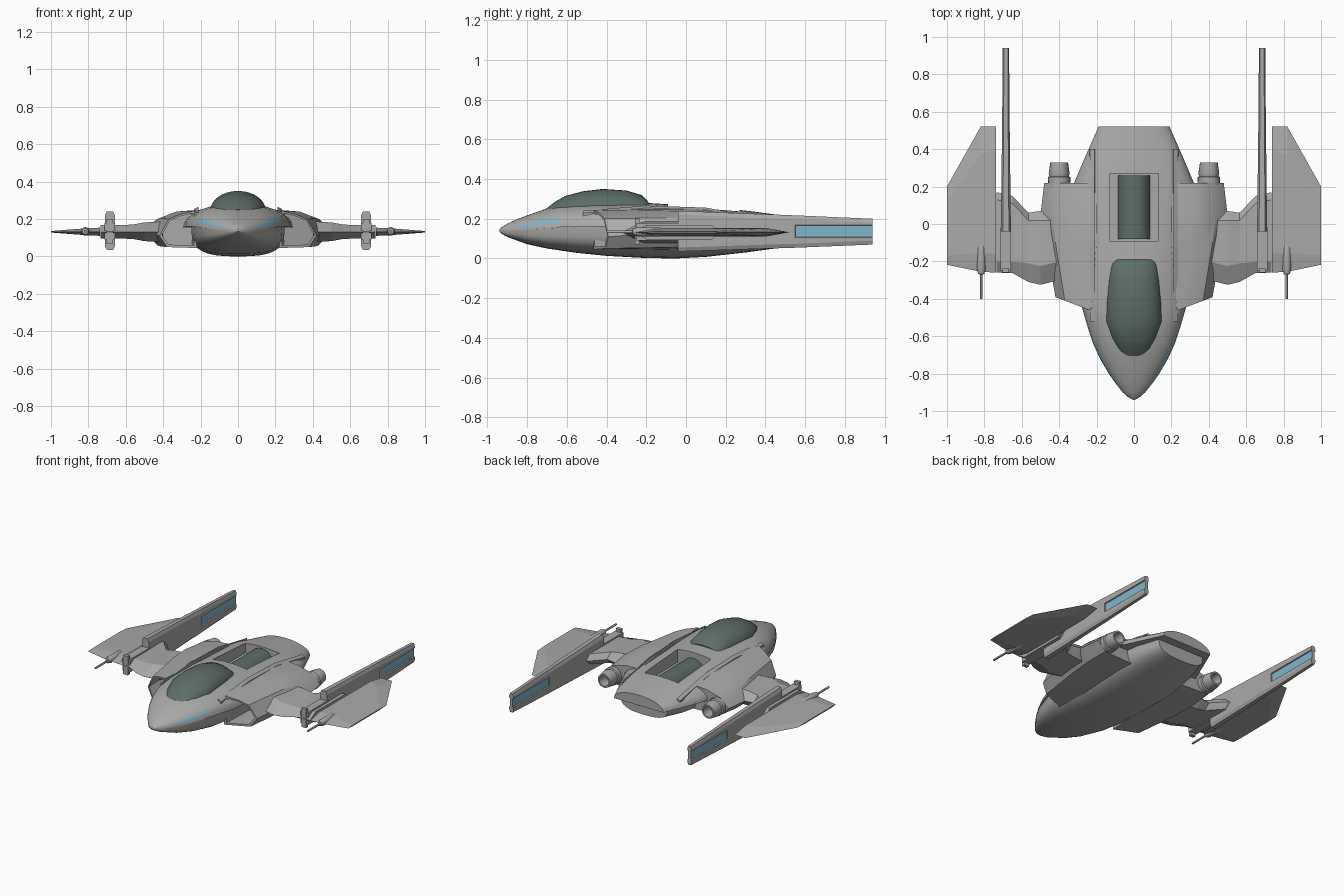
import bpy, bmesh, math
from mathutils import Vector

if "Cube" in bpy.data.objects:
    bpy.data.objects.remove(bpy.data.objects["Cube"])


def material(name, rgb):
    m = bpy.data.materials.new(name)
    m.diffuse_color = (*rgb, 1)
    m.use_nodes = True
    m.node_tree.nodes["Principled BSDF"].inputs["Base Color"].default_value = m.diffuse_color
    return m


GREY = material("hull_grey", (0.40, 0.40, 0.39))
GLASS = material("green_glass", (0.11, 0.155, 0.135))
BLUE = material("light_blue", (0.22, 0.47, 0.62))


def loft(name, rings, mats=(GREY,), rule=None, mirror=False, angle=30, smooth=True):
    """Skin a list of closed rings and cap both ends."""
    bm = bmesh.new()
    vs = [[bm.verts.new(p) for p in r] for r in rings]
    n = len(rings[0])
    for k in range(len(vs) - 1):
        for i in range(n):
            j = (i + 1) % n
            f = bm.faces.new((vs[k][i], vs[k][j], vs[k + 1][j], vs[k + 1][i]))
            if rule:
                f.material_index = rule(k, i)
    bm.faces.new(vs[0][::-1])
    bm.faces.new(vs[-1])
    bmesh.ops.recalc_face_normals(bm, faces=bm.faces[:])
    me = bpy.data.meshes.new(name)
    bm.to_mesh(me)
    bm.free()
    for m in mats:
        me.materials.append(m)
    ob = bpy.data.objects.new(name, me)
    bpy.context.collection.objects.link(ob)
    bpy.ops.object.select_all(action='DESELECT')
    bpy.context.view_layer.objects.active = ob
    ob.select_set(True)
    if mirror:
        md = ob.modifiers.new("mirror", 'MIRROR')
        md.use_clip = False
        md.use_mirror_merge = False
        bpy.ops.object.modifier_apply(modifier="mirror")
    if smooth:
        bpy.ops.object.shade_smooth_by_angle(angle=math.radians(angle))
    return ob


def dome(y, w, z0, z1, p=1.0, q=1.0, seg=16):
    """Half-ellipse section: flat at z0, crown at z1."""
    pts = []
    for i in range(seg + 1):
        t = -math.pi / 2 + math.pi * i / seg
        s, c = math.sin(t), max(math.cos(t), 0)
        pts.append((math.copysign(abs(s) ** p, s) * w, y, z0 + (z1 - z0) * c ** q))
    return pts


def box(name, x0, x1, y0, y1, z0, z1, **kw):
    return loft(name, [[(x0, y, z0), (x1, y, z0), (x1, y, z1), (x0, y, z1)] for y in (y0, y1)],
                smooth=False, **kw)


def lathe(name, x, z, prof, n=20, **kw):
    """Round part along y; prof is (y, radius)."""
    return loft(name, [[(x + r * math.cos(a), y, z + r * math.sin(a))
                        for a in (2 * math.pi * i / n for i in range(n))] for y, r in prof], **kw)


# Upper hull: y, half width, chine z, top z; blue nose window strips
top = [(-.94, .006, .14, .146), (-.925, .032, .14, .16), (-.9, .06, .14, .175), (-.85, .1, .143, .198),
       (-.8, .135, .146, .217), (-.72, .182, .152, .245), (-.64, .218, .157, .267), (-.55, .248, .16, .28),
       (-.44, .28, .16, .284), (-.2, .29, .155, .28), (0, .3, .15, .267), (.22, .32, .145, .25),
       (.35, .265, .142, .235), (.52, .19, .14, .212)]
hull = loft("upper_hull", [dome(*s, q=.9) for s in top], (GREY, BLUE),
            lambda k, i: int(3 <= k <= 5 and i in (1, 14)))

# Recess in the back with a glass drum
cutter = box("recess_cutter", -.13, .13, -.09, .27, .17, .5)
cutter.hide_render = True
md = hull.modifiers.new("recess", 'BOOLEAN')
md.operation = 'DIFFERENCE'
md.object = cutter
bpy.context.view_layer.objects.active = hull
bpy.ops.object.modifier_apply(modifier="recess")
bpy.data.objects.remove(cutter)
lathe("glass_drum", 0, .15, [(-.08, .088), (.26, .088)], n=32, mats=(GLASS,))

# Belly
low = [(-.94, .006, .14, .134), (-.925, .032, .14, .122), (-.9, .06, .14, .108), (-.8, .135, .146, .072),
       (-.7, .19, .153, .05), (-.55, .235, .16, .028), (-.4, .25, .16, .013), (-.2, .25, .155, .002),
       (-.05, .25, .15, 0), (.1, .25, .15, .008), (.3, .23, .15, .03), (.46, .18, .145, .052)]
loft("belly", [dome(*s, p=.75, q=.6) for s in low])

# Canopy
can = [(-.705, .06, .23, .25), (-.66, .092, .235, .285), (-.61, .118, .24, .314), (-.52, .15, .245, .338),
       (-.42, .146, .25, .35), (-.3, .135, .25, .342), (-.22, .124, .25, .318), (-.19, .118, .25, .285)]
loft("canopy", [dome(*s) for s in can], (GLASS,), angle=40)

# Raised seams along the top of the hull
loft("hull_seam", [[(.205, y, .18), (.238, y, .18), (.234, y, z - .012), (.212, y, z)]
                   for y, z in ((-.52, .24), (-.2, .266), (.1, .256), (.4, .2))], mirror=True)

# Side pods with hollow slanted intakes
front = [(.23, .245), (.31, .225), (.37, .2), (.42, .11), (.38, .05), (.22, .045)]
front = [Vector((x, -.395 + (x - .41) * .38, z)) for x, z in front]
mid = sum(front, Vector()) / 6
inner = [mid + (p - mid) * .86 for p in front]
deep = [p + Vector((.01, .28, 0)) for p in inner]
pod = [deep, inner, front]
for y, sec in ((-.1, [(.2, .25), (.33, .24), (.42, .205), (.47, .13), (.42, .055), (.2, .045)]),
               (.05, [(.2, .25), (.33, .235), (.44, .195), (.5, .13), (.43, .06), (.2, .05)]),
               (.22, [(.2, .225), (.31, .22), (.42, .19), (.48, .13), (.42, .07), (.2, .06)])):
    pod.append([Vector((x, y, z)) for x, z in sec])
loft("side_pod", pod, mirror=True)

# Engine nozzles
lathe("engine_nozzle", .4, .13, [(.18, .058), (.25, .06), (.255, .052), (.27, .056), (.33, .047),
                                 (.33, .036), (.26, .032)], mirror=True)


def span(x, y0, y1, h, lead, trail, z=.132):
    """Flat hexagonal wing section at x."""
    return [(x, y0, z), (x, y0 + lead, z + h), (x, y1 - trail, z + h),
            (x, y1, z), (x, y1 - trail, z - h), (x, y0 + lead, z - h)]


# Struts and outer wings
loft("wing_strut", [span(.4, -.3, .07, .055, .1, .05), span(.5, -.325, .07, .05, .1, .05),
                    span(.565, -.31, .06, .038, .1, .04), span(.65, -.262, .15, .036, .06, .04),
                    span(.735, -.26, .17, .036, .06, .04)], mirror=True, smooth=False)
loft("outer_wing", [span(.738, -.26, .52, .022, .1, .12), span(.82, -.255, .52, .018, .1, .15),
                    span(1.0, -.218, .2, .004, .05, .08)], mirror=True, smooth=False)


# Long rails with recessed blue panels at the rear
def rail(y, b, lo, hi, d):
    half = [(.6 * b, hi), (b, hi - .02), (b, .168), (d * b, .165),
            (d * b, .109), (b, .106), (b, lo + .02), (.6 * b, lo)]
    return [(.685 + x, y, z) for x, z in half] + [(.685 - x, y, z) for x, z in half[::-1]]


loft("long_rail", [rail(-.04, .027, .035, .24, 1), rail(.55, .02, .054, .217, 1),
                   rail(.551, .02, .054, .217, .6), rail(.94, .017, .07, .2, .6)],
     (GREY, BLUE), lambda k, i: int(k == 2 and i in (3, 11)), mirror=True, smooth=False)
box("rail_front_channel", .657, .713, -.25, -.02, .09, .178, mirror=True)
box("rail_fork", .667, .703, -.258, -.235, .07, .2, mirror=True)

# Wing guns
lathe("wing_gun", .817, .134, [(-.4, .007), (-.27, .007), (-.268, .016), (-.24, .023), (-.13, .023),
                               (-.09, .01)], n=12, mirror=True)
